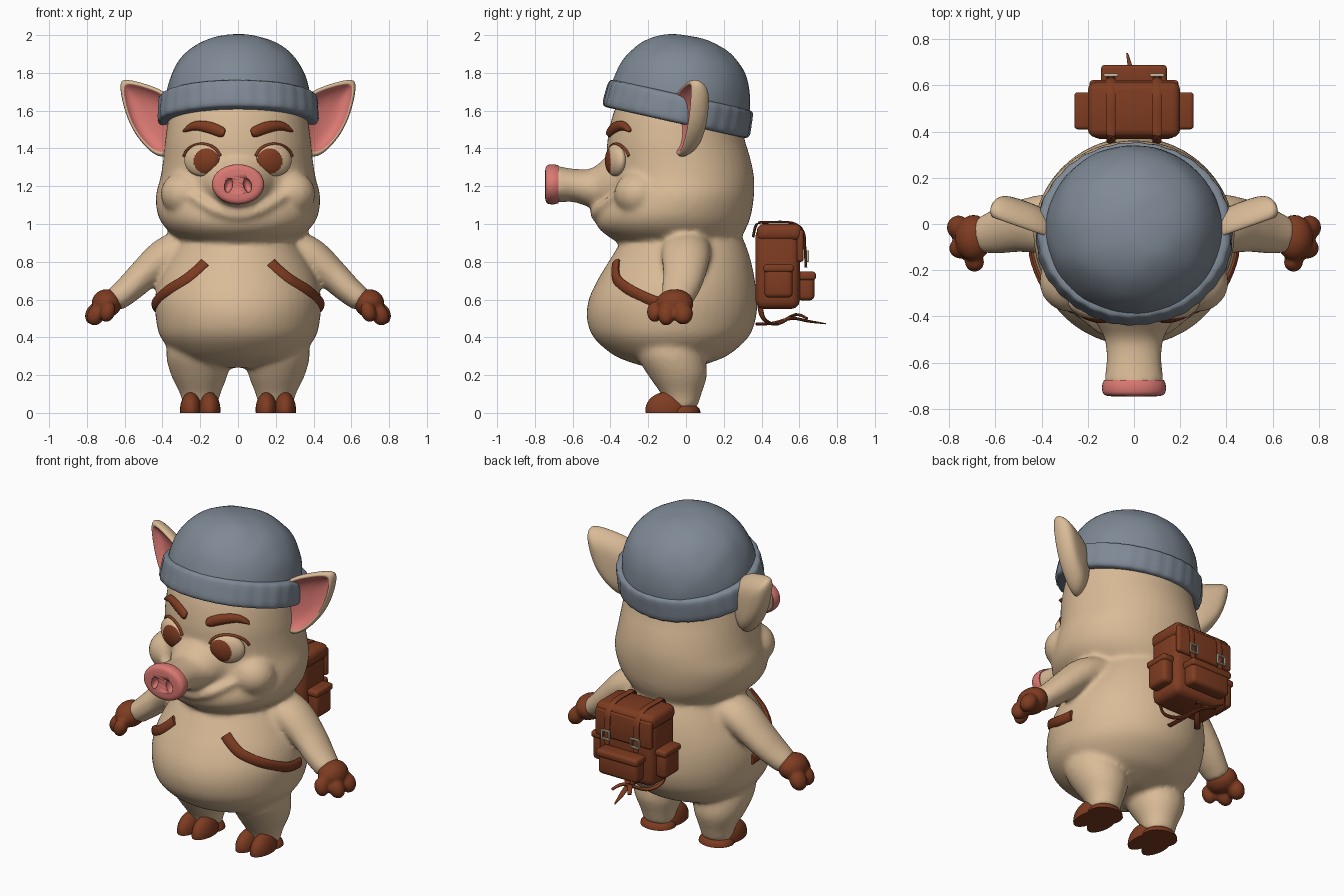
import bpy, bmesh, math
from math import sin, cos, pi, radians
from mathutils import Vector, Matrix, Euler, noise
from mathutils.bvhtree import BVHTree

if "Cube" in bpy.data.objects:
    bpy.data.objects.remove(bpy.data.objects["Cube"], do_unlink=True)


def material(name, rgb):
    m = bpy.data.materials.new(name)
    m.use_nodes = True
    m.diffuse_color = (*rgb, 1)
    bsdf = next(n for n in m.node_tree.nodes if n.type == 'BSDF_PRINCIPLED')
    bsdf.inputs["Base Color"].default_value = (*rgb, 1)
    bsdf.inputs["Roughness"].default_value = 0.7
    return m


SKIN = material("warm skin", (0.70, 0.50, 0.31))
PINK = material("soft pink", (0.71, 0.19, 0.17))
BROWN = material("leather brown", (0.21, 0.045, 0.015))
GREY = material("wool grey", (0.21, 0.25, 0.30))
CREAM = material("pale buckle", (0.55, 0.48, 0.36))
X, Y, Z = Vector((1, 0, 0)), Vector((0, 1, 0)), Vector((0, 0, 1))
SIDES = ((1, "left"), (-1, "right"))


def finish(bm, name, *mats, angle=50):
    bmesh.ops.recalc_face_normals(bm, faces=bm.faces[:])
    me = bpy.data.meshes.new(name)
    for f in bm.faces:
        f.smooth = True
    bm.to_mesh(me)
    bm.free()
    for m in mats:
        me.materials.append(m)
    me.set_sharp_from_angle(angle=radians(angle))
    ob = bpy.data.objects.new(name, me)
    bpy.context.scene.collection.objects.link(ob)
    return ob


def bake(ob, mat):
    """Replace the mesh by its modified result."""
    bpy.context.view_layer.update()
    dg = bpy.context.evaluated_depsgraph_get()
    me = bpy.data.meshes.new_from_object(ob.evaluated_get(dg))
    ob.modifiers.clear()
    ob.data = me
    me.materials.clear()
    me.materials.append(mat)


def fuse(ob, mat, voxel, rounds):
    r = ob.modifiers.new("fuse", 'REMESH')
    r.mode, r.voxel_size, r.use_smooth_shade = 'VOXEL', voxel, True
    s = ob.modifiers.new("soften", 'SMOOTH')
    s.factor, s.iterations = 0.5, rounds
    bake(ob, mat)


def spline(p, steps):
    out = []
    for i in range(len(p) - 1):
        a, b, c, d = p[max(i - 1, 0)], p[i], p[i + 1], p[min(i + 2, len(p) - 1)]
        for k in range(steps):
            t = k / steps
            out.append([0.5 * (2 * q + (r - o) * t + (2 * o - 5 * q + 4 * r - s) * t * t
                               + (3 * q - o - 3 * r + s) * t ** 3)
                        for o, q, r, s in zip(a, b, c, d)])
    return out + [list(p[-1])]


def skin_rings(bm, rings):
    n = len(rings[0])
    for a, b in zip(rings, rings[1:]):
        for j in range(n):
            bm.faces.new((a[j], a[(j + 1) % n], b[(j + 1) % n], b[j]))
    return [bm.faces.new(rings[0]), bm.faces.new(rings[-1])]


def tube(bm, secs, up, axis=None, n=24, steps=4):
    """Loft ellipses; each section is x, y, z, radius along up, other radius."""
    pts = spline(secs, steps)
    rings = []
    for i, p in enumerate(pts):
        t = axis or (Vector(pts[min(i + 1, len(pts) - 1)][:3])
                     - Vector(pts[max(i - 1, 0)][:3])).normalized()
        u = (up - t * up.dot(t)).normalized()
        v = t.cross(u)
        rings.append([bm.verts.new(Vector(p[:3]) + u * p[3] * cos(2 * pi * j / n)
                                   + v * p[4] * sin(2 * pi * j / n)) for j in range(n)])
    skin_rings(bm, rings)


def ball(bm, c, r, rot=(0, 0, 0), seg=24):
    mat = Matrix.LocRotScale(Vector(c), Euler(rot), Vector(r))
    return bmesh.ops.create_uvsphere(bm, u_segments=seg, v_segments=seg * 2 // 3,
                                     radius=1, matrix=mat)["verts"]


def box(name, c, size, mat, bevel=0.02):
    bm = bmesh.new()
    bmesh.ops.create_cube(bm, size=1, matrix=Matrix.LocRotScale(Vector(c), None, Vector(size)))
    bmesh.ops.bevel(bm, geom=bm.edges[:], offset=bevel, segments=3, profile=0.5, affect='EDGES')
    return finish(bm, name, mat)


def mirror(secs, s):
    return [(s * p[0], *p[1:]) for p in secs]


# Body, head, snout, limbs: z, half width, front y, back y
TORSO = [(.24, .12, -.2, .05), (.27, .25, -.3, .14), (.31, .33, -.39, .23), (.4, .41, -.49, .33),
         (.5, .435, -.525, .37), (.6, .44, -.515, .375), (.7, .42, -.47, .365),
         (.8, .375, -.41, .345), (.88, .33, -.36, .32), (.97, .28, -.3, .28)]
HEAD = [(.87, .2, -.3, .2), (.92, .31, -.39, .28), (.98, .385, -.465, .32), (1.05, .425, -.48, .345),
        (1.15, .435, -.44, .36), (1.25, .41, -.42, .36), (1.35, .395, -.42, .34),
        (1.45, .385, -.415, .31), (1.6, .36, -.38, .28), (1.75, .31, -.3, .25), (1.85, .15, -.15, .12)]
bm = bmesh.new()
for part in (TORSO, HEAD):
    tube(bm, [(0, (f + b) / 2, z, w, (b - f) / 2) for z, w, f, b in part], X, Z, n=48)
tube(bm, [(0, -.3, 1.22, .25, .2), (0, -.42, 1.21, .17, .145), (0, -.5, 1.19, .127, .105),
          (0, -.6, 1.205, .12, .088), (0, -.69, 1.21, .132, .1)], X, -Y, n=32)
tube(bm, [(-.25, -.37, 1.15, .02, .02), (-.13, -.455, 1.08, .03, .03), (0, -.475, 1.05, .032, .032),
          (.13, -.455, 1.08, .03, .03), (.25, -.37, 1.15, .02, .02)], Z)
for s, side in SIDES:
    ball(bm, (s * .28, -.25, 1.16), (.13, .13, .12))
    tube(bm, mirror([(.24, 0, .88, .13, .11), (.38, 0, .83, .13, .1), (.5, -.01, .73, .112, .084),
                     (.58, -.03, .655, .1, .074), (.66, -.05, .59, .08, .064)], s), Y)
    tube(bm, mirror([(.2, -.02, .03, .09, .08), (.2, -.025, .1, .107, .107), (.205, -.045, .2, .15, .157),
                     (.21, -.08, .3, .17, .18), (.21, -.1, .4, .16, .18)], s), X, Z)
body = finish(bm, "body", SKIN)
fuse(body, SKIN, 0.015, 8)
surface = BVHTree.FromObject(body, bpy.context.evaluated_depsgraph_get())


def face_point(x, z):
    hit = surface.ray_cast(Vector((x, -2, z)), Y)[0]
    return hit if hit else Vector((x, -.35, z))


# Nose with hollow nostrils
bm = bmesh.new()
tube(bm, [(0, -.675, 1.21, .13, .1), (0, -.7, 1.21, .138, .106), (0, -.73, 1.21, .135, .103),
          (0, -.743, 1.21, .118, .088), (0, -.746, 1.21, .09, .065)], X, -Y, n=40)
nose = finish(bm, "nose", PINK)
bm = bmesh.new()
for s, side in SIDES:
    ball(bm, (s * .05, -.745, 1.205), (.021, .035, .038), (0, -s * .25, 0))
cutter = finish(bm, "nostril_cutter", PINK)
cutter.hide_render = True
cut = nose.modifiers.new("nostrils", 'BOOLEAN')
cut.operation, cut.object = 'DIFFERENCE', cutter
bake(nose, PINK)
bpy.data.objects.remove(cutter, do_unlink=True)

EAR = [(.35, 1.69), (.47, 1.74), (.6, 1.775), (.635, 1.755), (.61, 1.62), (.565, 1.5),
       (.49, 1.4), (.4, 1.33), (.32, 1.4), (.31, 1.57)]
EAR_RINGS = [(.35, .1), (.75, .085), (1, .025), (.98, -.02), (.86, -.025), (.8, 0), (.45, .035)]
for s, side in SIDES:
    # Cupped ear with pink lining
    bm = bmesh.new()
    rings = [[bm.verts.new((s * (.47 + (x - .47) * k), y + (x - .47) * k * .35, 1.57 + (z - 1.57) * k))
              for x, z in EAR] for k, y in EAR_RINGS]
    caps = skin_rings(bm, rings)
    lining = {v for r in rings[4:] for v in r}
    for f in bm.faces:
        f.material_index = int(all(v in lining for v in f.verts))
    ear = finish(bm, side + "_ear", SKIN, PINK, angle=180)
    ear.modifiers.new("round", 'SUBSURF').levels = 2
    ear.modifiers["round"].render_levels = 2

    # Eye with painted iris
    bm = bmesh.new()
    ball(bm, face_point(s * .19, 1.337), (.1, .045, .085), (0, 0, s * .4), seg=96)
    for f in bm.faces:
        c = f.calc_center_median()
        f.material_index = int(math.hypot(c.x - s * .168, c.z - 1.333) < .067 and f.normal.y < 0)
    finish(bm, side + "_eye", SKIN, BROWN)

    # Upper lash line and eyebrow
    bm = bmesh.new()
    arc = [radians(a) for a in range(15, 170, 25)]
    tube(bm, [(*face_point(s * (.19 + .1 * cos(a)), 1.337 + .086 * sin(a)), .008, .012)
              for a in arc], Z, n=10)
    finish(bm, side + "_lash", BROWN)
    bm = bmesh.new()
    tube(bm, [(*face_point(s * x, z), r, .022) for x, z, r in
              ((.07, 1.48, .012), (.085, 1.485, .028), (.15, 1.51, .031), (.22, 1.52, .025),
               (.265, 1.503, .015), (.28, 1.49, .005))], Z, n=16)
    finish(bm, side + "_eyebrow", BROWN)

    # Trotter hand with two fingers and a thumb
    bm = bmesh.new()
    ball(bm, (s * .695, -.06, .58), (.08, .1, .075))
    ball(bm, (s * .76, -.015, .525), (.047, .052, .06), (0, -s * .5, 0))
    ball(bm, (s * .75, -.105, .52), (.047, .045, .06), (0, -s * .5, 0))
    ball(bm, (s * .69, -.165, .535), (.04, .042, .055), (0, -s * .3, 0))
    fuse(finish(bm, side + "_hand", BROWN), BROWN, 0.009, 3)

    # Cloven foot, flat underneath
    bm = bmesh.new()
    for toe in (-.05, .05):
        ball(bm, (s * .2 + toe, -.105, .015), (.057, .11, .095))
    ball(bm, (s * .2, -.015, 0), (.106, .092, .06))
    for v in bm.verts:
        v.co.z = max(v.co.z, 0)
    finish(bm, side + "_foot", BROWN)

    # Shoulder strap lying on the chest
    bm = bmesh.new()
    path = [(.2, -.42, .83), (.25, -.41, .77), (.31, -.38, .71), (.38, -.28, .64), (.435, -.14, .58),
            (.44, -.02, .565)]
    hits = [surface.find_nearest(Vector((s * x, y, z)))[0] for x, y, z in path]
    tube(bm, [(*p, .018, .032) for p in hits], Vector((s * .6, -.8, 0)), n=12)
    finish(bm, side + "_shoulder_strap", BROWN)

# Knitted hat: dome and folded brim share a tilt
bm = bmesh.new()
angles = [radians(a) for a in range(0, 90, 5)] + [radians(89)]
tube(bm, [(0, 0, .39 * sin(a) ** .88, .385 * cos(a) ** .85, .375 * cos(a) ** .85) for a in angles],
     X, Z, n=72, steps=1)
for v in bm.verts:
    v.co *= 1 + .012 * noise.noise(v.co * 9)
dome = finish(bm, "hat_dome", GREY)
bm = bmesh.new()
tube(bm, [(0, 0, z, .425 - d, .397 - d) for z, d in
          ((-.075, .03), (-.07, .01), (-.05, 0), (0, .002), (.05, .006), (.07, .016), (.076, .04))],
     X, Z, n=120, steps=2)
for v in bm.verts:
    a = math.atan2(v.co.y, v.co.x)
    k = 1 + .006 * sin(a * 30) + .012 * noise.noise(v.co * 6)
    v.co.x, v.co.y = v.co.x * k, v.co.y * k
brim = finish(bm, "hat_brim", GREY)
for ob in (dome, brim):
    ob.location, ob.rotation_euler = (0, -.04, 1.61), (radians(-12.5), 0, 0)

# Backpack
box("pack_body", (0, .485, .765), (.38, .235, .43), BROWN, .045)
box("pack_lid", (0, .495, .955), (.4, .24, .09), BROWN, .035)
box("pack_flap", (0, .605, .885), (.385, .035, .17), BROWN, .014)
box("pack_pocket", (0, .635, .665), (.27, .09, .14), BROWN, .025)
box("pack_pocket_flap", (0, .638, .725), (.285, .1, .045), BROWN, .015)
for s, side in SIDES:
    box(side + "_side_pocket", (s * .215, .49, .69), (.075, .15, .16), BROWN, .025)
    box(side + "_side_pocket_flap", (s * .218, .49, .765), (.08, .16, .04), BROWN, .014)
    bm = bmesh.new()
    tube(bm, [(s * .1, .355, .93, .007, .02), (s * .1, .375, 1.0, .007, .02), (s * .1, .43, 1.008, .007, .02),
              (s * .1, .56, 1.006, .007, .02), (s * .1, .62, .96, .007, .02), (s * .1, .63, .87, .007, .02),
              (s * .1, .635, .77, .007, .018)], Vector((0, .7, .7)), n=10)
    finish(bm, side + "_pack_strap", BROWN)
    for dx, dz, w, h in ((0, .025, .06, .01), (0, -.025, .06, .01), (.026, 0, .01, .06), (-.026, 0, .01, .06)):
        box(side + "_buckle_bar", (s * .1 + dx, .645, .83 + dz), (w, .014, h), CREAM, .003)
    # Loose straps hanging below
    bm = bmesh.new()
    tube(bm, [(s * .14, .39, .58, .008, .018), (s * .12, .41, .5, .008, .018), (s * .06, .48, .47, .008, .018),
              (-s * .02, .58, .52, .008, .016), (-s * .06, .64, .5, .006, .012)], Z, n=10)
    finish(bm, side + "_loose_strap", BROWN)
bm = bmesh.new()
tube(bm, [(.05, .37, .47, .008, .016), (.04, .46, .475, .008, .016), (.01, .56, .5, .008, .016),
          (-.01, .65, .485, .007, .014), (-.03, .74, .472, .003, .004)], Z, n=10)
finish(bm, "trailing_strap", BROWN)
